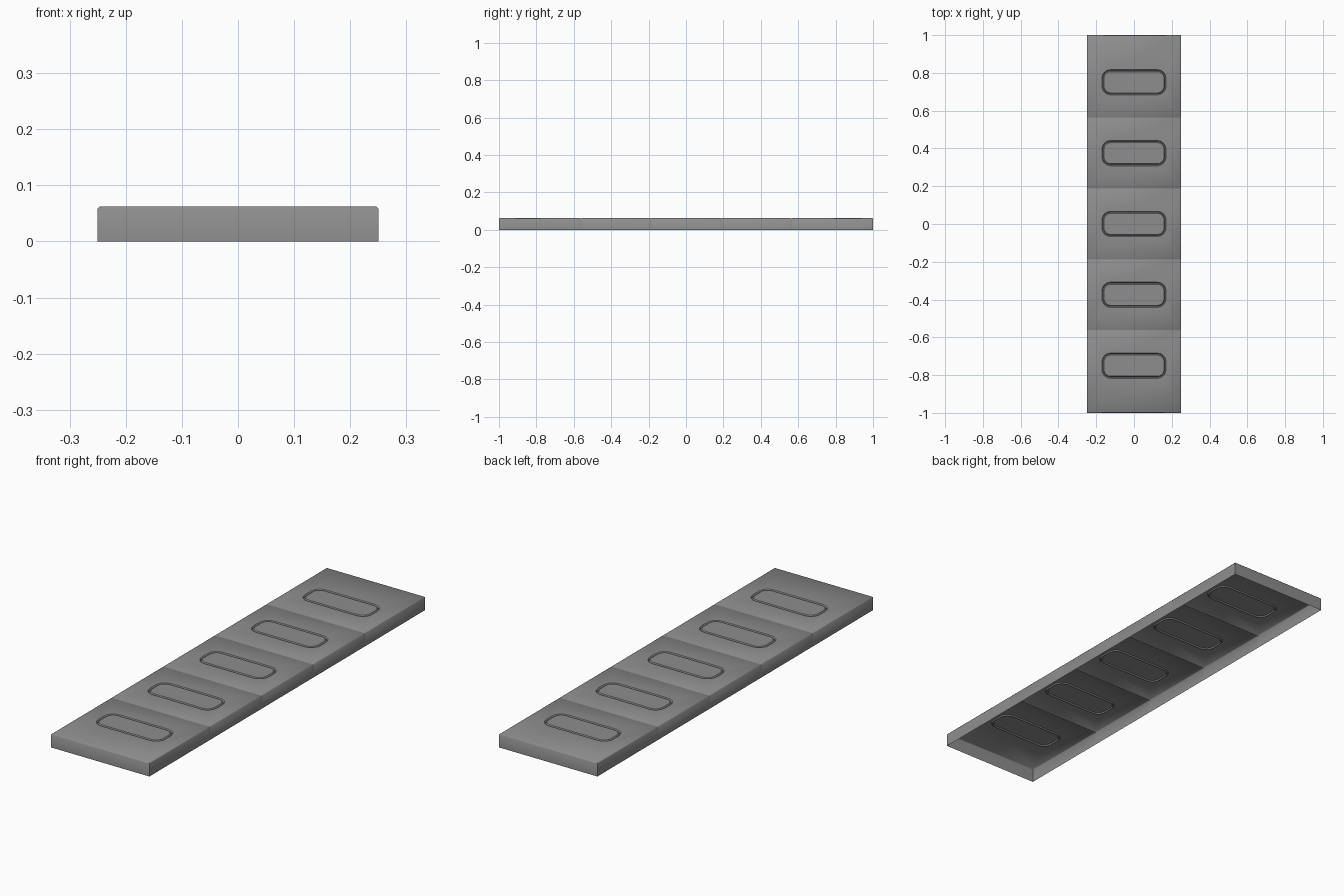
import bpy, bmesh, math

if "Cube" in bpy.data.objects:
    bpy.data.objects.remove(bpy.data.objects["Cube"])

W, L, H = 0.25, 1.0, 0.0625      # half width, half length, height
B = 0.004                        # edge bevel
G, GD = 0.004, 0.003             # groove half width and depth
seams = [-0.5625, -0.1875, 0.1875, 0.5625]

bm = bmesh.new()


def rounded_loop(cy, hx, hy, r, z, n=4):
    pts = []
    for k, (sx, sy) in enumerate([(1, 1), (-1, 1), (-1, -1), (1, -1)]):
        for i in range(n + 1):
            a = math.pi / 2 * (k + i / n)
            pts.append(bm.verts.new((sx * (hx - r) + r * math.cos(a),
                                     cy + sy * (hy - r) + r * math.sin(a), z)))
    return pts


def edges_of(loop):
    out = []
    for a, b in zip(loop, loop[1:] + loop[:1]):
        out.append(bm.edges.get((a, b)) or bm.edges.new((a, b)))
    return out


# Top panels, each with a rounded ring groove around a flush island
ends = [-L + B] + [s + d for s in seams for d in (-G, G)] + [L - B]
x = W - B
for i in range(5):
    y0, y1, cy = ends[2 * i], ends[2 * i + 1], (i - 2) * 0.375
    rect = [bm.verts.new((px, py, H)) for px, py in
            ((-x, y0), (x, y0), (x, y1), (-x, y1))]
    rings = [rounded_loop(cy, 0.170 - d, 0.067 - d, 0.046 - d, H - z)
             for d, z in ((0, 0), (0.004, 0.005), (0.007, 0.005), (0.011, 0))]
    bmesh.ops.triangle_fill(bm, use_beauty=True,
                            edges=edges_of(rect) + edges_of(rings[0]))
    for a, b in zip(rings, rings[1:]):
        for j in range(len(a)):
            k = (j + 1) % len(a)
            bm.faces.new((a[j], a[k], b[k], b[j]))
    bm.faces.new(rings[-1])

# V grooves between the panels
for s in seams:
    for d in (-G, G):
        bm.faces.new([bm.verts.new(p) for p in
                      ((-x, s + d, H), (x, s + d, H),
                       (x, s, H - GD), (-x, s, H - GD))])
bmesh.ops.remove_doubles(bm, verts=bm.verts, dist=1e-5)

# Bevelled border and side walls, open underneath
rim_edges = [e for e in bm.edges if e.is_boundary]
for step in range(2):
    ext = bmesh.ops.extrude_edge_only(bm, edges=rim_edges)["geom"]
    rim_edges = [g for g in ext if isinstance(g, bmesh.types.BMEdge)]
    for v in (g for g in ext if isinstance(g, bmesh.types.BMVert)):
        if step == 0:
            if abs(v.co.x) > x - 1e-4:
                v.co.x = math.copysign(W, v.co.x)
            if abs(v.co.y) > L - B - 1e-4:
                v.co.y = math.copysign(L, v.co.y)
            v.co.z = H - B
        else:
            v.co.z = 0

bmesh.ops.recalc_face_normals(bm, faces=bm.faces)
if sum(f.normal.z * f.calc_area() for f in bm.faces) < 0:
    bmesh.ops.reverse_faces(bm, faces=bm.faces)

mesh = bpy.data.meshes.new("panel_shell")
bm.to_mesh(mesh)
bm.free()
panel = bpy.data.objects.new("panel_shell", mesh)
bpy.context.collection.objects.link(panel)
bpy.context.view_layer.objects.active = panel
panel.select_set(True)
bpy.ops.object.shade_smooth_by_angle(angle=math.radians(50))

# Dark grey finish
mat = bpy.data.materials.new("dark_grey")
mat.diffuse_color = (0.27, 0.27, 0.27, 1)
mat.use_nodes = True
mat.node_tree.nodes["Principled BSDF"].inputs["Base Color"].default_value = mat.diffuse_color
mesh.materials.append(mat)
